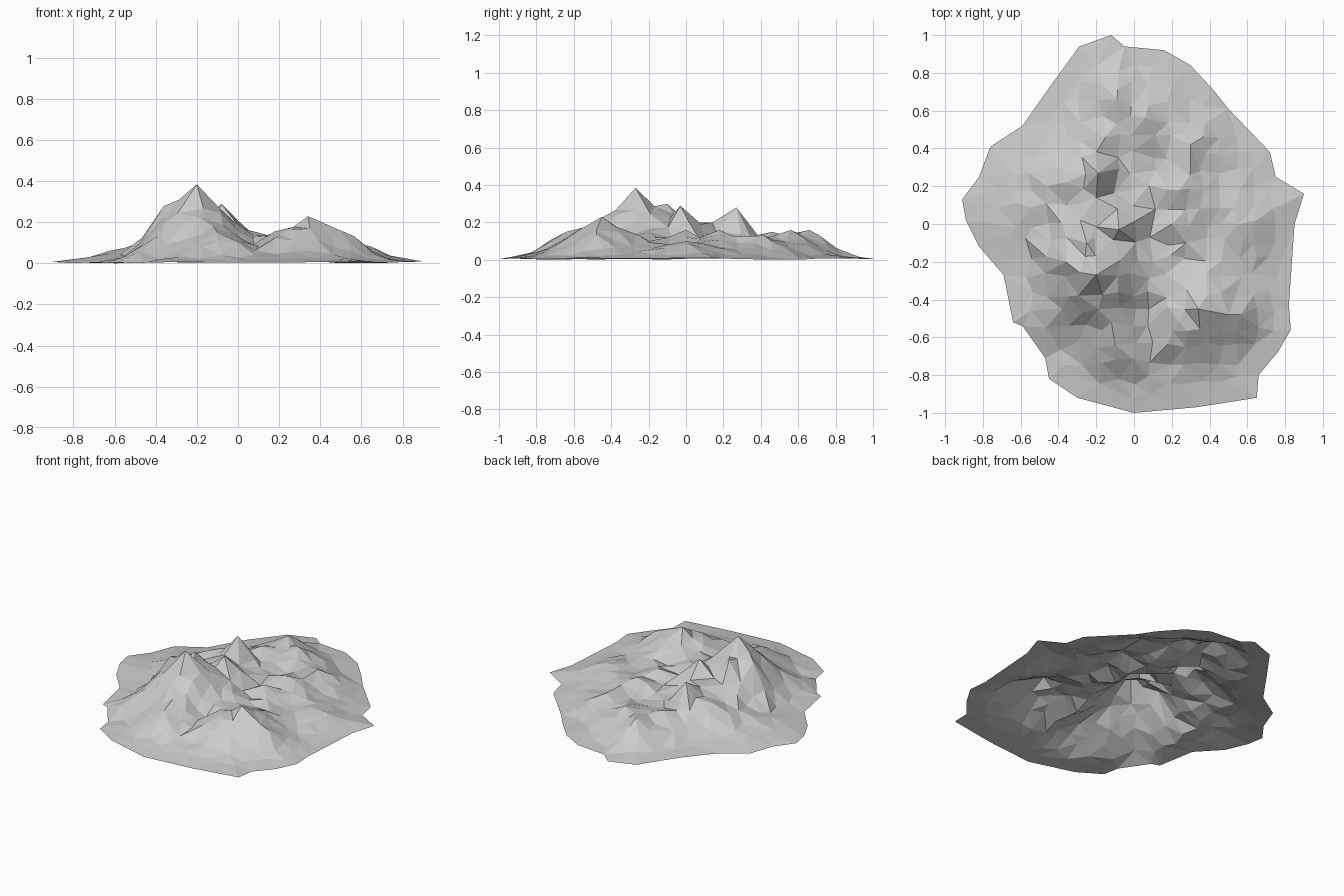
import bpy
import bmesh
import random
from mathutils import Vector
from mathutils.geometry import delaunay_2d_cdt, intersect_point_line

random.seed(4)

old_cube = bpy.data.objects.get("Cube")
if old_cube:
    bpy.data.objects.remove(old_cube, do_unlink=True)

# Ragged shoreline, counter-clockwise
SHORE = [Vector(p) for p in (
    (0, -1), (.33, -.97), (.65, -.92), (.66, -.8), (.76, -.68), (.83, -.56),
    (.82, -.43), (.85, 0), (.9, .16), (.75, .25), (.72, .38), (.5, .61),
    (.42, .71), (.3, .84), (.16, .92), (-.05, .94), (-.12, 1), (-.29, .94),
    (-.45, .72), (-.59, .52), (-.76, .41), (-.82, .25), (-.91, .13),
    (-.89, .02), (-.82, -.12), (-.69, -.27), (-.64, -.52), (-.59, -.54),
    (-.47, -.71), (-.45, -.82), (-.3, -.92))]

# Hilltops: x, y, height, radius
WEST_RANGE = (
    (-.2, -.27, .385, .33), (-.36, -.2, .28, .17), (-.25, -.1, .3, .24),
    (-.08, -.03, .29, .22), (-.19, .27, .28, .16), (-.2, .14, .2, .26),
    (-.36, .22, .16, .2), (-.12, -.52, .18, .24), (-.1, -.64, .15, .2),
    (-.38, -.45, .14, .2))
EAST_RANGE = (
    (.34, -.45, .23, .28), (.5, -.48, .16, .2), (.24, -.52, .17, .2),
    (.1, -.2, .15, .2), (.2, 0, .16, .2), (.24, .18, .16, .2),
    (.3, .42, .13, .2), (.55, 0, .1, .25))
NORTH_RANGE = ((-.09, .66, .16, .2), (.06, .56, .16, .2), (-.15, .46, .15, .24))
HILLS = WEST_RANGE + EAST_RANGE + NORTH_RANGE
TOPS = [Vector(hill[:2]) for hill in HILLS]


def shore_distance(p):
    """Distance from a point to the nearest piece of shoreline."""
    best = 9.0
    for a, b in zip(SHORE, SHORE[1:] + SHORE[:1]):
        near, along = intersect_point_line(p, a, b)
        near = a.lerp(b, min(1, max(0, along)))
        best = min(best, (p - near).length)
    return best


def terrain_height(p):
    """Gentle rise from the shore with hills standing on it."""
    inland = min(1, shore_distance(p) / .35)
    base = .006 + .08 * inland ** 1.3
    height = base
    for top, (_, _, peak, radius) in zip(TOPS, HILLS):
        reach = max(0, 1 - (p - top).length / radius)
        height = max(height, base + (peak - base) * reach ** 1.05)
    if min((p - top).length for top in TOPS) > .02:
        height += random.uniform(-.016, .012) * inland
    return height


# Jittered grid of ground points, keeping clear of shore and hilltops
points = SHORE + TOPS
step = .092
for i in range(-10, 11):
    for j in range(-11, 12):
        p = Vector((i * step + random.uniform(-.022, .022),
                    j * step + random.uniform(-.022, .022)))
        clear_of_tops = min((p - top).length for top in TOPS) > .05
        if clear_of_tops and shore_distance(p) > .07:
            points.append(p)

# Triangulate inside the shoreline and lift to height
coords, _, triangles, *_ = delaunay_2d_cdt(
    points, [], [list(range(len(SHORE)))], 1, 1e-5)
bm = bmesh.new()
verts = []
for c in coords:
    on_shore = shore_distance(c) < .001
    z = random.uniform(0, .012) if on_shore else terrain_height(c)
    verts.append(bm.verts.new((c.x, c.y, z)))
for tri in triangles:
    bm.faces.new([verts[k] for k in tri])
bmesh.ops.delete(bm, geom=[v for v in bm.verts if not v.link_faces], context="VERTS")
for face in bm.faces:
    face.normal_update()
    if face.normal.z < 0:
        face.normal_flip()
    face.smooth = False
lowest = min(v.co.z for v in bm.verts)
bmesh.ops.translate(bm, verts=bm.verts, vec=(0, 0, -lowest))

mesh = bpy.data.meshes.new("terrain")
bm.to_mesh(mesh)
bm.free()

# Plain grey stone
stone = bpy.data.materials.new("grey_stone")
stone.use_nodes = True
grey = (.6, .6, .6, 1)
stone.diffuse_color = grey
stone.node_tree.nodes["Principled BSDF"].inputs["Base Color"].default_value = grey
mesh.materials.append(stone)

terrain = bpy.data.objects.new("mountain_terrain", mesh)
bpy.context.scene.collection.objects.link(terrain)
